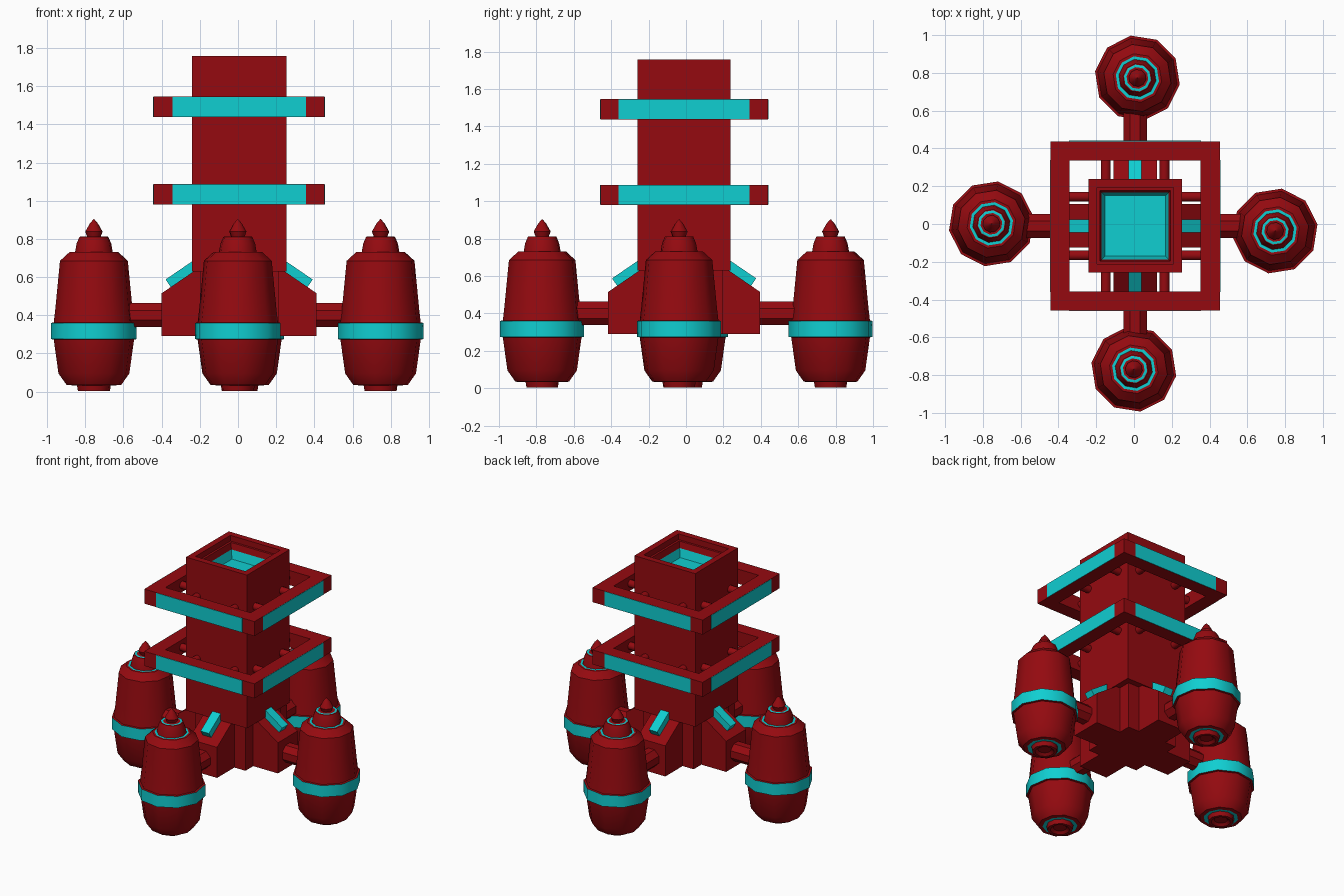
import bpy, bmesh
from math import radians, cos, sin, pi, atan2
from mathutils import Matrix, Vector

if "Cube" in bpy.data.objects:
    bpy.data.objects.remove(bpy.data.objects["Cube"])


def material(name, color):
    m = bpy.data.materials.new(name)
    m.diffuse_color = color
    m.use_nodes = True
    m.node_tree.nodes["Principled BSDF"].inputs["Base Color"].default_value = m.diffuse_color
    return m


RED = material("red_paint", (0.30, 0.003, 0.005, 1))
CYAN = material("cyan_glow", (0.005, 0.62, 0.64, 1))
CENTRE = Vector((0.006, -0.01, 0))


def finish(name, bm, mats, matrix=Matrix()):
    bmesh.ops.recalc_face_normals(bm, faces=bm.faces)
    me = bpy.data.meshes.new(name)
    bm.to_mesh(me)
    bm.free()
    for m in mats:
        me.materials.append(m)
    ob = bpy.data.objects.new(name, me)
    ob.matrix_world = matrix
    bpy.context.collection.objects.link(ob)
    return ob


def box(name, lo, hi, mat, matrix=Matrix()):
    bm = bmesh.new()
    lo, hi = Vector(lo), Vector(hi)
    bmesh.ops.create_cube(bm, size=1)
    for v in bm.verts:
        v.co = (lo + hi) / 2 + Vector(a * b for a, b in zip(v.co, hi - lo))
    return finish(name, bm, [mat], matrix)


def rod(name, x0, x1, y, z, r, sides, matrix):
    """Cylinder lying along local x."""
    bm = bmesh.new()
    m = (Matrix.Translation(((x0 + x1) / 2, y, z)) @ Matrix.Rotation(pi / 2, 4, 'Y')
         @ Matrix.Rotation(pi / sides, 4, 'Z'))
    bmesh.ops.create_cone(bm, cap_ends=True, segments=sides, radius1=r, radius2=r,
                          depth=x1 - x0, matrix=m)
    return finish(name, bm, [RED], matrix)


def lathe(name, profile, sides, phase, matrix, closed=False):
    """Spin (radius, z, material of next segment); the ends are pole caps or joined."""
    bm = bmesh.new()
    rings = [[bm.verts.new((r * cos(phase + 2 * pi * i / sides),
                            r * sin(phase + 2 * pi * i / sides), z))
              for i in range(sides)] for r, z, _ in profile]
    count = len(rings)
    for k in range(count if closed else count - 1):
        a, b = rings[k], rings[(k + 1) % count]
        for i in range(sides):
            j = (i + 1) % sides
            f = bm.faces.new((a[i], a[j], b[j], b[i]))
            f.material_index = profile[k][2]
    if not closed:
        for ring, p in ((rings[0], profile[0]), (rings[-1], profile[-1])):
            bm.faces.new(ring).material_index = p[2]
    return finish(name, bm, [RED, CYAN], matrix)


def smooth(ob):
    bpy.ops.object.select_all(action='DESELECT')
    ob.select_set(True)
    bpy.context.view_layer.objects.active = ob
    bpy.ops.object.shade_smooth_by_angle(angle=radians(40))


# Square tower with a stepped, cyan-floored recess in its top
s = 2 ** 0.5
tower = [(0.20, 0.63, 0), (0.248, 0.63, 0), (0.248, 1.757, 0), (0.203, 1.757, 0),
         (0.203, 1.715, 0), (0.187, 1.715, 0), (0.177, 1.67, 1), (0.16, 1.61, 1)]
lathe("tower", [(r * s, z, m) for r, z, m in tower], 4, pi / 4,
      Matrix.Translation(CENTRE))

# Core block under the tower
box("base_core", (-0.205, -0.205, 0.29), (0.205, 0.205, 0.64), RED,
    Matrix.Translation(CENTRE))

# Square frames round the tower
frames = [("lower", 0.98, 1.087), ("upper", 1.438, 1.545)]
for tag, z0, z1 in frames:
    sq = [(0.448, z0, 0), (0.448, z1, 0), (0.347, z1, 0), (0.347, z0, 0)]
    lathe(tag + "_frame", [(r * s, z, m) for r, z, m in sq], 4, pi / 4,
          Matrix.Translation(CENTRE), closed=True)

# Pod profile: nozzle, cyan groove, lower shell, band, upper shell, neck, tip
pod = [(0.045, 0.02, 0), (0.065, 0.004, 0), (0.085, 0.004, 0), (0.09, 0.035, 1),
       (0.117, 0.033, 0), (0.145, 0.035, 0), (0.188, 0.095, 0), (0.213, 0.272, 0),
       (0.227, 0.275, 1), (0.227, 0.36, 0), (0.213, 0.362, 0), (0.205, 0.43, 0),
       (0.18, 0.685, 0), (0.13, 0.73, 0), (0.116, 0.73, 1), (0.1, 0.73, 0),
       (0.092, 0.775, 0), (0.077, 0.81, 0), (0.072, 0.812, 1), (0.058, 0.812, 0),
       (0.036, 0.812, 0), (0.046, 0.838, 0), (0.022, 0.88, 0), (0.002, 0.903, 0)]
pod_spots = [(0.747, -0.037), (0.018, 0.773), (-0.755, 0.001), (-0.001, -0.769)]

for k, side in enumerate(("right", "back", "left", "front")):
    M = Matrix.Translation(CENTRE) @ Matrix.Rotation(k * pi / 2, 4, 'Z')

    # Fin with sloped top
    bm = bmesh.new()
    outline = [(0.1, 0.29), (0.406, 0.29), (0.406, 0.515), (0.235, 0.632), (0.1, 0.632)]
    face = bm.faces.new([bm.verts.new((x, -0.115, z)) for x, z in outline])
    ext = bmesh.ops.extrude_face_region(bm, geom=[face])
    bmesh.ops.translate(bm, vec=(0, 0.23, 0),
                        verts=[v for v in ext["geom"] if isinstance(v, bmesh.types.BMVert)])
    finish(side + "_fin", bm, [RED], M)

    # Glowing strip lying on the slope
    slope = atan2(0.117, 0.171)
    box(side + "_fin_strip", (-0.18, -0.034, -0.02), (0, 0.034, 0.05), CYAN,
        M @ Matrix.Translation((0.357, 0, 0.546)) @ Matrix.Rotation(slope, 4, 'Y'))

    # Arm and pod
    rod(side + "_arm", 0.38, 0.62, 0, 0.4, 0.068, 8, M)
    x, y = pod_spots[k]
    smooth(lathe(side + "_pod", pod, 10, radians(9),
                 Matrix.Translation((x, y, 0)) @ Matrix.Rotation(k * pi / 2, 4, 'Z')))

    # Cyan panels and struts of both frames
    for tag, z0, z1 in frames:
        box(f"{tag}_{side}_panel", (0.44, -0.35, z0 + 0.001), (0.451, 0.35, z1 - 0.001),
            CYAN, M)
        for y in (-0.155, 0.155):
            smooth(rod(f"{tag}_{side}_strut", 0.23, 0.36, y, (z0 + z1) / 2, 0.027, 10, M))
